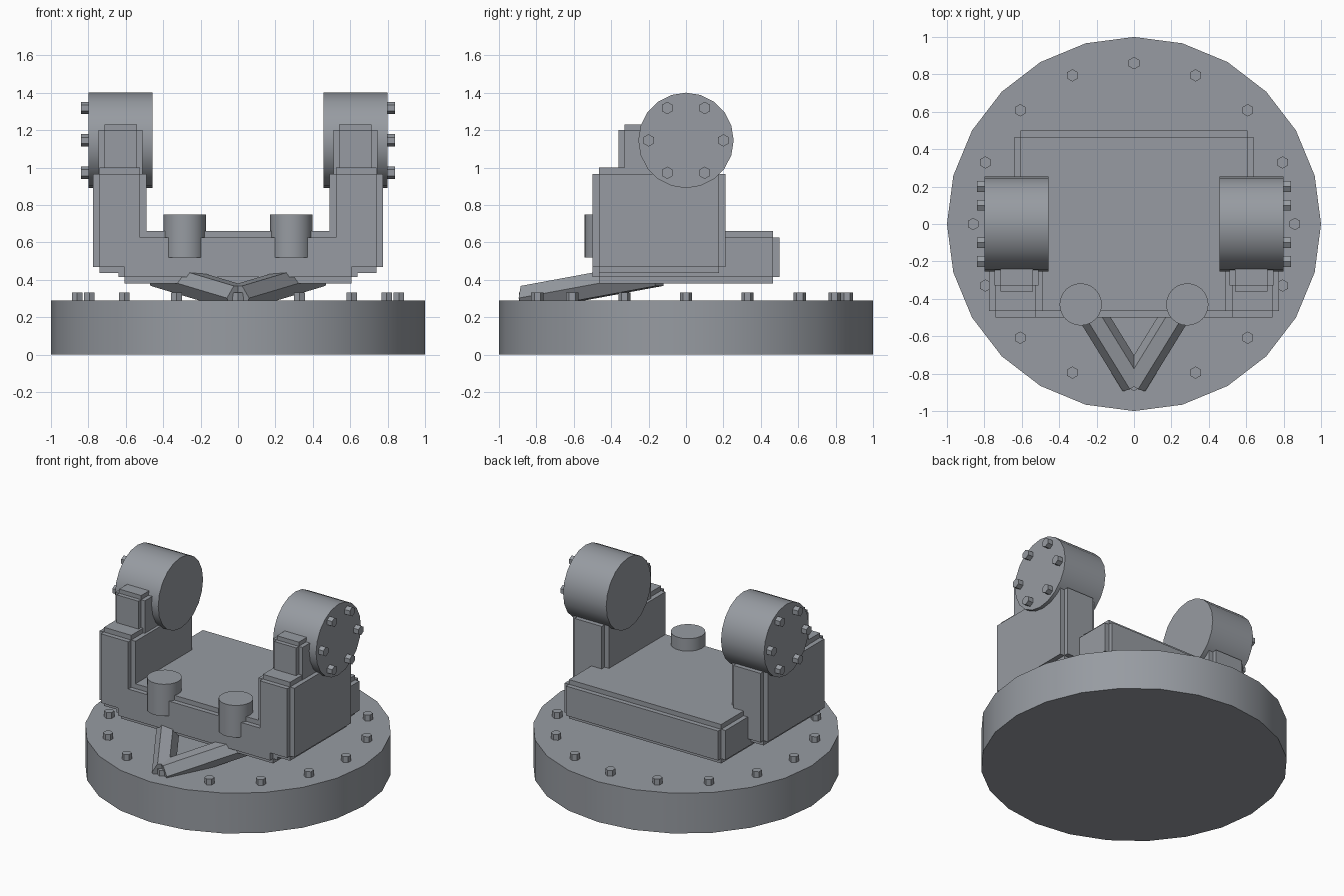
import bpy, bmesh, math
from mathutils import Vector, Matrix

if "Cube" in bpy.data.objects:
    bpy.data.objects.remove(bpy.data.objects["Cube"])

# Dark steel grey for every part
steel = bpy.data.materials.new("dark_steel")
steel.diffuse_color = (0.31, 0.33, 0.36, 1)
steel.use_nodes = True
steel.node_tree.nodes["Principled BSDF"].inputs["Base Color"].default_value = steel.diffuse_color


def finish(name, bm, smooth=False):
    bmesh.ops.recalc_face_normals(bm, faces=bm.faces)
    me = bpy.data.meshes.new(name)
    bm.to_mesh(me)
    bm.free()
    me.materials.append(steel)
    ob = bpy.data.objects.new(name, me)
    bpy.context.collection.objects.link(ob)
    if smooth:
        bpy.ops.object.select_all(action='DESELECT')
        ob.select_set(True)
        bpy.context.view_layer.objects.active = ob
        bpy.ops.object.shade_smooth_by_angle(angle=math.radians(30))
    return ob


def rod(name, a, b, r, n, roll=0.0, smooth=False):
    """n-sided cylinder from a to b"""
    a, b = Vector(a), Vector(b)
    d = b - a
    bm = bmesh.new()
    m = (Matrix.Translation((a + b) / 2) @ d.to_track_quat('Z', 'Y').to_matrix().to_4x4()
         @ Matrix.Rotation(roll, 4, 'Z'))
    bmesh.ops.create_cone(bm, cap_ends=True, segments=n, radius1=r, radius2=r,
                          depth=d.length, matrix=m)
    return finish(name, bm, smooth)


def stepped_block(name, lo, hi, s):
    """block with stepped edges: three crossing boxes, each full size along one axis"""
    lo, hi = Vector(lo), Vector(hi)
    bm = bmesh.new()
    for axis in range(3):
        inset = Vector([0 if i == axis else s for i in range(3)])
        l, h = lo + inset, hi - inset
        bmesh.ops.create_cube(bm, size=1, matrix=Matrix.Translation((l + h) / 2)
                              @ Matrix.Diagonal((*(h - l), 1)))
    return finish(name, bm)


# Round base with a ring of hex bolts
rod("base", (0, 0, 0), (0, 0, 0.29), 1.0, 24, smooth=True)
for i in range(16):
    a = math.tau * i / 16
    x, y = 0.86 * math.cos(a), 0.86 * math.sin(a)
    rod("base_bolt", (x, y, 0.27), (x, y, 0.332), 0.033, 6)

# Deck slab
stepped_block("deck", (-0.64, -0.5, 0.38), (0.64, 0.5, 0.66), 0.034)

for s in (-1, 1):
    # Upright arm and the small block on top of it
    def span(a, b):
        return sorted((s * a, s * b))
    x0, x1 = span(0.49, 0.775)
    stepped_block("arm", (x0, -0.5, 0.435), (x1, 0.21, 1.0), 0.034)
    x0, x1 = span(0.51, 0.745)
    stepped_block("arm_top_block", (x0, -0.36, 0.8), (x1, 0.06, 1.23), 0.03)

    # Pivot drum with bolts on its outer face
    rod("pivot_drum", (s * 0.457, 0, 1.145), (s * 0.80, 0, 1.145), 0.255, 20, smooth=True)
    for i in range(6):
        a = math.tau * i / 6
        y, z = 0.2 * math.cos(a), 1.145 + 0.2 * math.sin(a)
        rod("drum_bolt", (s * 0.78, y, z), (s * 0.84, y, z), 0.033, 6)

    # Front knob
    rod("front_knob", (s * 0.285, -0.43, 0.52), (s * 0.285, -0.43, 0.75), 0.113, 24, smooth=True)

    # Slanted V strut from the front rim to below the deck
    rod("front_strut", (-s * 0.005, -0.855, 0.302), (s * 0.429, -0.15, 0.432),
        0.076, 6, roll=math.pi / 6)
